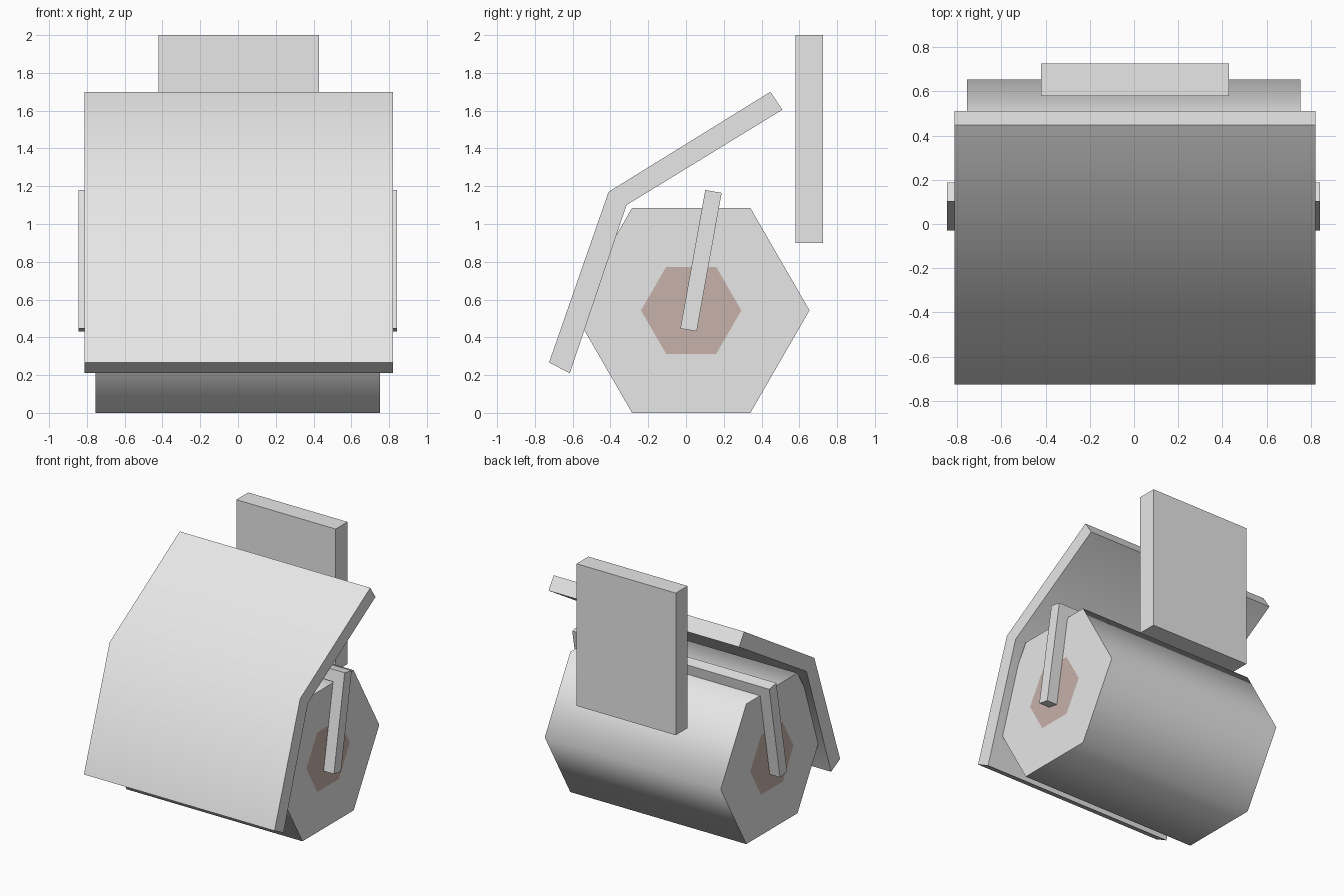
import bpy, bmesh, math
from mathutils import Vector

if "Cube" in bpy.data.objects:
    bpy.data.objects.remove(bpy.data.objects["Cube"])


def material(name, rgb):
    m = bpy.data.materials.new(name)
    m.diffuse_color = (*rgb, 1)
    m.use_nodes = True
    m.node_tree.nodes["Principled BSDF"].inputs["Base Color"].default_value = m.diffuse_color
    return m


GREY = material("light grey", (0.8, 0.8, 0.8))
BROWN = material("cardboard brown", (0.57, 0.44, 0.40))


def prism(name, points, direction, cap_inset=0, smooth=None):
    """Extrude a closed outline; optionally inset both caps in brown."""
    bm = bmesh.new()
    face = bm.faces.new([bm.verts.new(p) for p in points])
    new = bmesh.ops.extrude_face_region(bm, geom=[face], use_keep_orig=True)["geom"]
    top = [g for g in new if isinstance(g, bmesh.types.BMFace)]
    bmesh.ops.translate(bm, vec=direction,
                        verts=[g for g in new if isinstance(g, bmesh.types.BMVert)])
    bmesh.ops.recalc_face_normals(bm, faces=bm.faces[:])
    if cap_inset:
        caps = [face] + top
        bmesh.ops.inset_individual(bm, faces=caps, thickness=cap_inset, use_even_offset=True)
        for f in caps:
            f.material_index = 1
    mesh = bpy.data.meshes.new(name)
    bm.to_mesh(mesh)
    bm.free()
    mesh.materials.append(GREY)
    if cap_inset:
        mesh.materials.append(BROWN)
    ob = bpy.data.objects.new(name, mesh)
    bpy.context.collection.objects.link(ob)
    if smooth:
        bpy.ops.object.select_all(action='DESELECT')
        ob.select_set(True)
        bpy.context.view_layer.objects.active = ob
        bpy.ops.object.shade_smooth_by_angle(angle=math.radians(smooth))
    return ob


def across(name, profile, x0, x1, **kw):
    """Side profile (y, z) extruded from x0 to x1."""
    return prism(name, [(x0, y, z) for y, z in profile], (x1 - x0, 0, 0), **kw)


# Six-sided paper roll with the cardboard core showing at both ends
R = 0.6264
hexagon = [(0.0275 + R * math.cos(i * math.pi / 3), 0.5425 + R * math.sin(i * math.pi / 3))
           for i in range(6)]
across("paper_roll", hexagon, -0.755, 0.752, cap_inset=0.3125, smooth=65)

# Bent cover sheet in front of and above the roll
across("cover", [(-0.725, 0.267), (-0.41, 1.17), (0.447, 1.70),
                 (0.51, 1.605), (-0.315, 1.10), (-0.615, 0.21)], -0.812, 0.82, smooth=65)

# Wall plate at the back
across("wall_plate", [(0.58, 0.9), (0.725, 0.9), (0.725, 2.0), (0.58, 2.0)], -0.42, 0.43)

# U-shaped bracket: two arms down the roll ends, joined by a bar over the top
tilt = math.radians(10.2)
up = Vector((0, math.sin(tilt), math.cos(tilt)))
side = Vector((0, math.cos(tilt), -math.sin(tilt)))
base = Vector((0, -0.03, 0.447))
outline = [(-0.845, 0), (-0.757, 0), (-0.757, 0.657), (0.754, 0.657),
           (0.754, 0), (0.842, 0), (0.842, 0.745), (-0.845, 0.745)]
prism("roll_bracket", [base + Vector((x, 0, 0)) + up * h for x, h in outline], side * 0.088)
